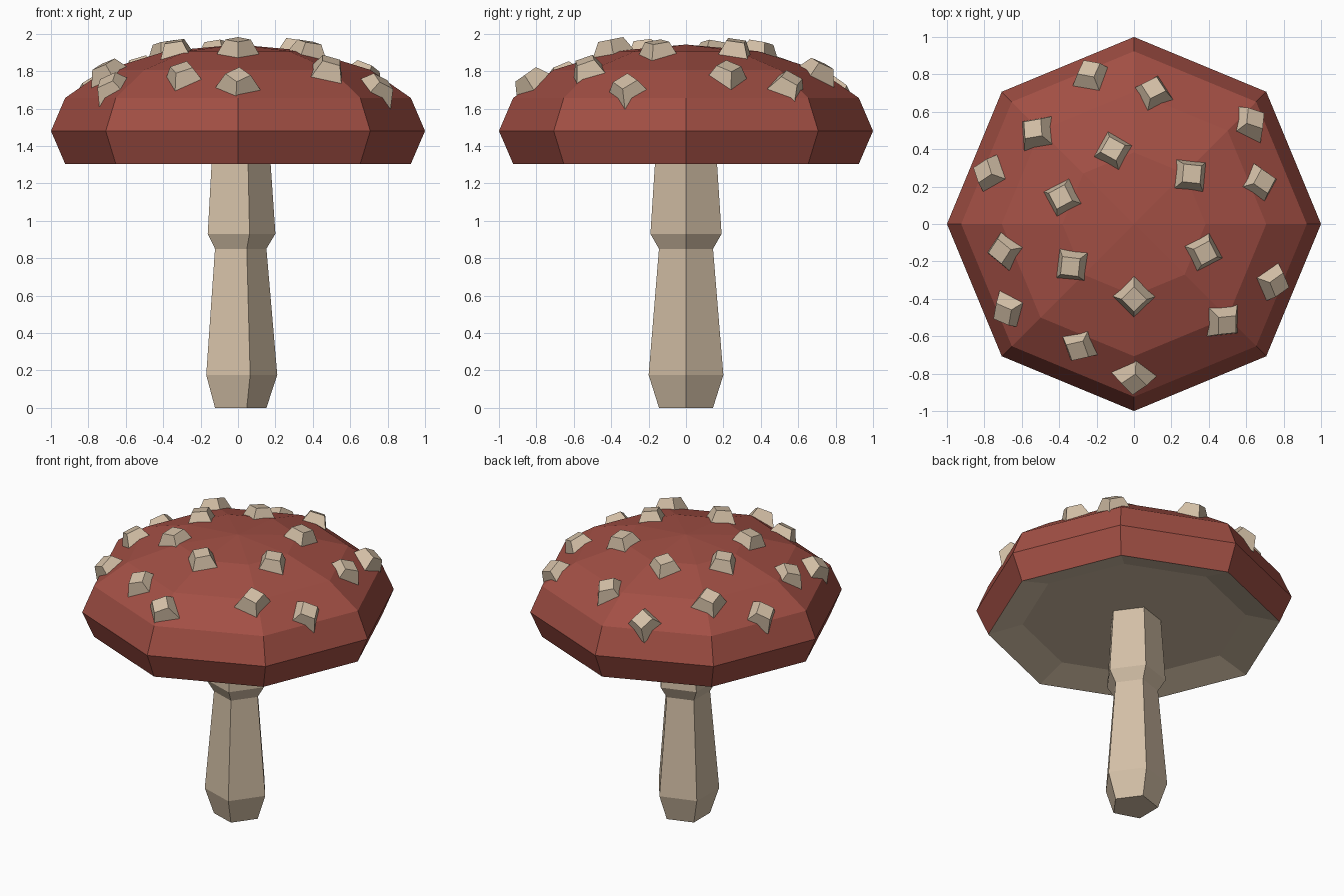
import bpy, bmesh
from math import sin, cos, radians, pi
from mathutils import Vector, Matrix
from mathutils.bvhtree import BVHTree

cube = bpy.data.objects.get("Cube")
if cube:
    bpy.data.objects.remove(cube, do_unlink=True)


def make_material(name, color):
    mat = bpy.data.materials.new(name)
    mat.use_nodes = True
    mat.diffuse_color = (*color, 1)
    mat.node_tree.nodes["Principled BSDF"].inputs["Base Color"].default_value = (*color, 1)
    return mat


RED = make_material("brick red", (0.36, 0.078, 0.058))
CREAM = make_material("warm cream", (0.65, 0.52, 0.38))


def make_object(name, bm, *mats):
    bmesh.ops.recalc_face_normals(bm, faces=bm.faces)
    mesh = bpy.data.meshes.new(name)
    bm.to_mesh(mesh)
    for mat in mats:
        mesh.materials.append(mat)
    obj = bpy.data.objects.new(name, mesh)
    bpy.context.collection.objects.link(obj)
    return obj


def lathe(profile, sides):
    """Closed low-poly solid from (radius, height) rings, bottom to top."""
    bm = bmesh.new()
    rings = []
    for r, z in profile:
        rings.append([bm.verts.new((r * cos(2 * pi * i / sides), r * sin(2 * pi * i / sides), z))
                      for i in range(sides)])
    for low, high in zip(rings, rings[1:]):
        for i in range(sides):
            j = (i + 1) % sides
            bm.faces.new((low[i], low[j], high[j], high[i]))
    bm.faces.new(rings[0][::-1])
    bm.faces.new(rings[-1])
    return bm


# Stem: five-sided with a flared foot and a collar
stem = lathe([(0.152, 0), (0.21, 0.175), (0.152, 0.85), (0.2, 0.93), (0.168, 1.4)], 5)
make_object("stem", stem, CREAM)

# Cap: eight-sided flattened dome with a shallow hollow underneath
CENTER, RISE = 1.48, 0.462
dome = [(cos(radians(a)), CENTER + RISE * sin(radians(a))) for a in (-22.5, 0, 22.5, 45, 67.5)]
cap = lathe([(0.707, 1.365)] + dome, 8)
cap.faces.ensure_lookup_table()
bmesh.ops.poke(cap, faces=[cap.faces[-1]])
for v in cap.verts:
    if v.co.xy.length < 0.01:
        v.co.z = CENTER + RISE
cap.normal_update()
rim = CENTER + RISE * sin(radians(-22.5))
for f in cap.faces:
    if all(v.co.z < 1.4 for v in f.verts):
        f.material_index = 1
surface = BVHTree.FromBMesh(cap)
make_object("cap", cap, RED, CREAM)

# Warts: tapered blocks standing on the dome, given as x, y, twist
WARTS = [
    (-0.23, 0.79, -25), (0.10, 0.70, 33), (-0.52, 0.49, 4), (0.62, 0.54, -6),
    (-0.11, 0.39, -30), (-0.77, 0.27, 18), (0.30, 0.26, -5), (0.67, 0.22, -28),
    (-0.38, 0.14, 27), (-0.69, -0.14, -33), (-0.33, -0.22, -6), (0.37, -0.15, 27),
    (-0.67, -0.46, -10), (0, -0.39, 45), (0.74, -0.31, 22), (0.48, -0.52, 0),
    (-0.29, -0.65, 20), (0, -0.82, 45),
]
for n, (x, y, twist) in enumerate(WARTS, 1):
    spot = surface.ray_cast(Vector((x, y, 3)), Vector((0, 0, -1)))[0]
    up = Vector((x, y, (spot.z - CENTER) / RISE ** 2)).normalized()
    side = Vector((cos(radians(twist)), sin(radians(twist)), 0))
    side = (side - up * side.dot(up)).normalized()
    turn = Matrix((side, up.cross(side), up)).transposed()
    bm = bmesh.new()
    bmesh.ops.create_cone(bm, cap_ends=True, segments=4, radius1=0.122, radius2=0.068, depth=0.095,
                          matrix=Matrix.Translation((0, 0, 0.018)) @ Matrix.Rotation(pi / 4, 4, "Z"))
    bmesh.ops.transform(bm, matrix=Matrix.Translation(spot) @ turn.to_4x4(), verts=bm.verts)
    make_object(f"wart_{n}", bm, CREAM)
